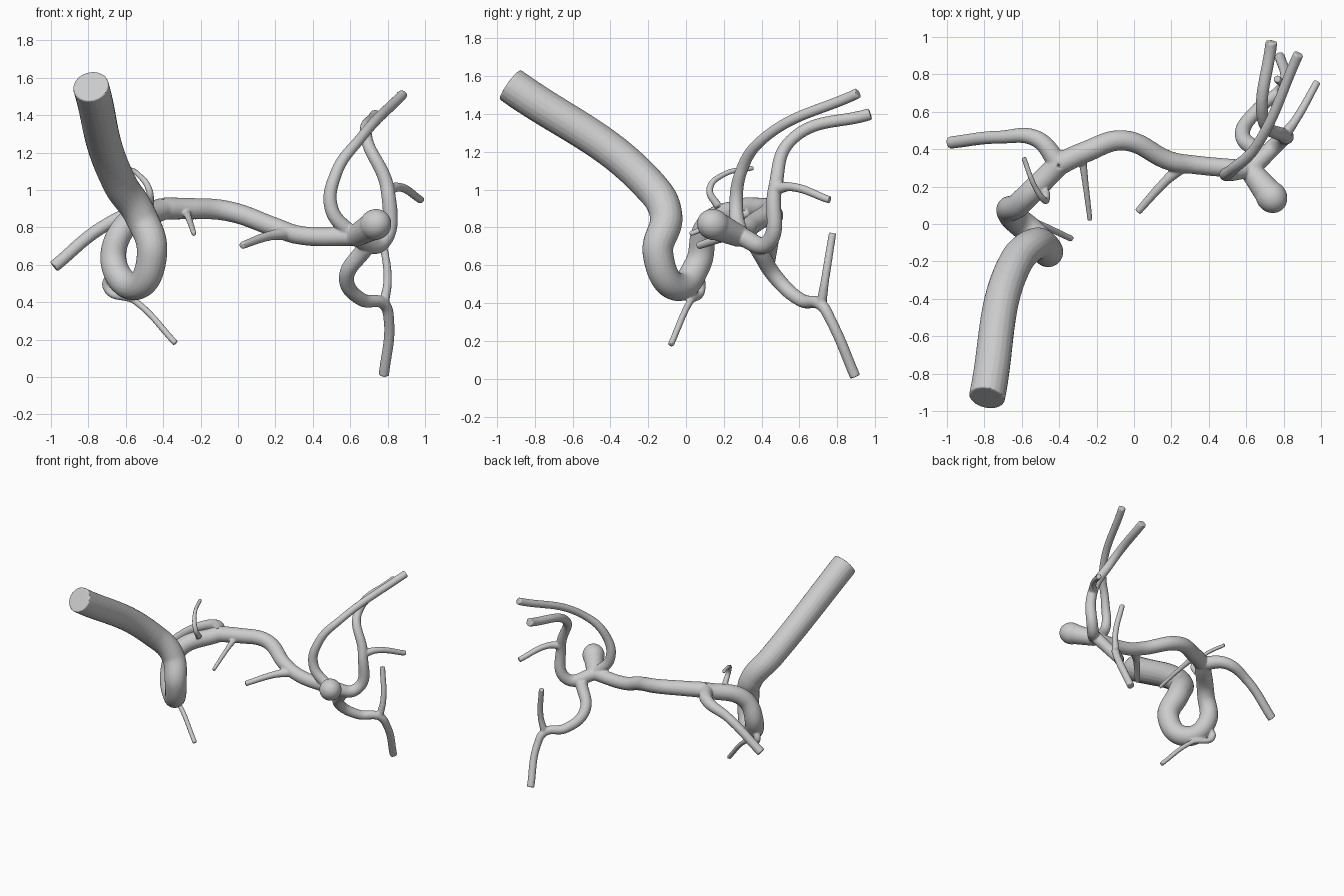
import bpy, bmesh, math
from mathutils import Matrix, Vector

if "Cube" in bpy.data.objects:
    bpy.data.objects.remove(bpy.data.objects["Cube"])

curve = bpy.data.curves.new("vessel_paths", 'CURVE')
curve.dimensions = '3D'
curve.bevel_depth = 1
curve.bevel_resolution = 8
curve.resolution_u = 16
curve.use_fill_caps = True


def vessel(r0, r1, *points, taper=1.4):
    """Smooth tube through the points, narrowing from r0 to r1."""
    spline = curve.splines.new('BEZIER')
    n = len(points) - 1
    spline.bezier_points.add(n)
    for i, (bp, co) in enumerate(zip(spline.bezier_points, points)):
        bp.co = co
        bp.radius = r0 + (r1 - r0) * min(1, taper * i / n)
        bp.handle_left_type = bp.handle_right_type = 'AUTO'


# Shared junctions
root = (-.4, .32, .9)
fork = (.62, .29, .75)
joint = (.8, .47, 1.0)
knee = (.78, .715, .39)
sac = (.735, .145, .815)

# Thick trunk with its loop
vessel(.097, .06, (-.787, -.93, 1.555), (-.63, -.2, 1.03), (-.52, -.105, .86), (-.46, -.148, .66),
       (-.545, -.05, .487), (-.662, .06, .6), (-.61, .11, .8), root, taper=1)
# Long horizontal artery and left artery
vessel(.06, .05, root, (-.26, .385, .9), (-.06, .447, .888), (.2, .335, .8), (.32, .317, .76), fork)
vessel(.055, .033, root, (-.52, .455, .885), (-.71, .465, .81), (-.985, .435, .59))
# Twigs below the loop, above the trunk, and two to the front
vessel(.03, .017, (-.665, .06, .56), (-.7, .08, .48), (-.55, .02, .405), (-.333, -.08, .18))
vessel(.022, .014, (-.47, .17, .91), (-.475, .125, 1), (-.53, .2, 1.08), (-.59, .355, 1.115))
vessel(.024, .014, (-.28, .38, .89), (-.26, .22, .84), (-.235, .02, .765))
vessel(.038, .02, (.27, .32, .77), (.17, .23, .755), (.02, .065, .703))
# Upper front branch
vessel(.042, .028, fork, (.5, .265, .9), (.525, .29, 1.09), (.65, .41, 1.27), (.88, .91, 1.51))
# Upper back branch and offshoot
vessel(.05, .032, fork, (.77, .435, .72), joint, (.69, .56, 1.265), (.735, .975, 1.4))
vessel(.032, .02, joint, (.86, .55, 1.015), (.98, .76, .945))
# Lower branch and offshoot
vessel(.046, .028, (.68, .38, .69), (.58, .48, .53), (.66, .61, .415), knee, (.807, .77, .3), (.78, .895, .01))
vessel(.027, .02, knee, (.8, .735, .52), (.765, .775, .77))
# Neck of the sac
vessel(.058, .078, fork, sac, taper=1)

paths = bpy.data.objects.new("vessel_paths", curve)
bpy.context.collection.objects.link(paths)
deps = bpy.context.evaluated_depsgraph_get()
mesh = bpy.data.meshes.new_from_object(paths.evaluated_get(deps))
bpy.data.objects.remove(paths)

bm = bmesh.new()
bm.from_mesh(mesh)
bmesh.ops.remove_doubles(bm, verts=bm.verts, dist=1e-5)

# Bulging sac at the fork
turn = (Vector(sac) - Vector(fork)).to_track_quat('Z', 'Y').to_matrix().to_4x4()
bmesh.ops.create_icosphere(bm, subdivisions=4, radius=.082,
                           matrix=Matrix.Translation(sac) @ turn @ Matrix.Diagonal((1, 1, 1.1, 1)))
bmesh.ops.recalc_face_normals(bm, faces=bm.faces)
bm.to_mesh(mesh)
bm.free()

# Fuse into one smooth skin
tree = bpy.data.objects.new("artery_tree", mesh)
bpy.context.collection.objects.link(tree)
fuse = tree.modifiers.new("fuse", 'REMESH')
fuse.mode = 'VOXEL'
fuse.voxel_size = .0065
soften = tree.modifiers.new("soften", 'SMOOTH')
soften.factor = .5
soften.iterations = 4
deps = bpy.context.evaluated_depsgraph_get()
skin = bpy.data.meshes.new_from_object(tree.evaluated_get(deps))
tree.modifiers.clear()
tree.data = skin
bpy.context.view_layer.objects.active = tree
tree.select_set(True)
bpy.ops.object.shade_smooth_by_angle(angle=math.radians(45))
